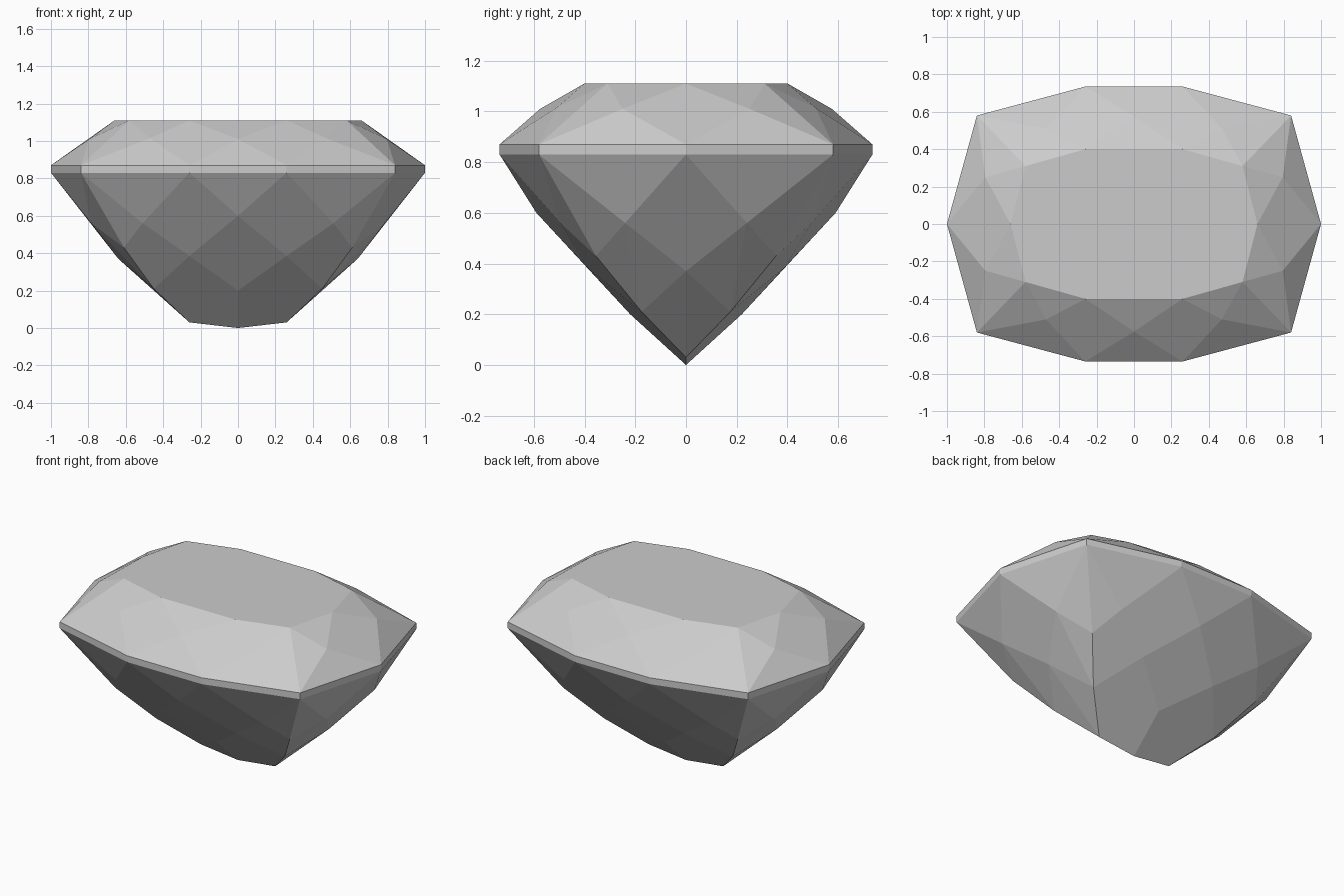
import bpy
import bmesh
import math

cube = bpy.data.objects.get("Cube")
if cube:
    bpy.data.objects.remove(cube, do_unlink=True)

# Facet corners of one quarter of the gem, row by row
TABLE = [(0.26, 0.40, 1.11), (0.58, 0.31, 1.11), (0.66, 0, 1.11)]
CROWN = [(0, 0.575, 1.01), (0.47, 0.51, 1.015), (0.795, 0.25, 1.01)]
GIRDLE = [(0.26, 0.735), (0.84, 0.58), (1.0, 0)]
UPPER_PAVILION = [(0, 0.59, 0.6), (0.51, 0.495, 0.56), (0.785, 0.24, 0.56)]
LOWER_PAVILION = [(0.26, 0.39, 0.385), (0.61, 0.355, 0.43), (0.64, 0, 0.37)]
KEEL = [(0, 0.22, 0.2), (0.45, 0.175, 0.21), (0.26, 0, 0.03), (0, 0, 0)]
BELT = [(x, y, z) for x, y in GIRDLE for z in (0.83, 0.87)]


def mirrored(points):
    """All four mirror copies of the points, without repeats."""
    return sorted({(sx * x + 0.0, sy * y + 0.0, z)
                   for x, y, z in points for sx in (1, -1) for sy in (1, -1)})


# Plain grey stone
stone = bpy.data.materials.new("grey_stone")
stone.use_nodes = True
grey = (0.6, 0.6, 0.6, 1)
stone.diffuse_color = grey
stone.node_tree.nodes["Principled BSDF"].inputs["Base Color"].default_value = grey

# A cut stone is convex, so its facets are the hull of their corners
bm = bmesh.new()
for point in mirrored(TABLE + CROWN + BELT + UPPER_PAVILION + LOWER_PAVILION + KEEL):
    bm.verts.new(point)
hull = bmesh.ops.convex_hull(bm, input=bm.verts)
loose = [v for v in bm.verts if not v.link_faces]
bmesh.ops.delete(bm, geom=loose, context='VERTS')

# Merge the nearly level triangles of each facet
bmesh.ops.dissolve_limit(bm, angle_limit=math.radians(2.5),
                         verts=bm.verts, edges=bm.edges)
bmesh.ops.recalc_face_normals(bm, faces=bm.faces)

mesh = bpy.data.meshes.new("cut_gemstone")
bm.to_mesh(mesh)
bm.free()
mesh.materials.append(stone)
gem = bpy.data.objects.new("cut_gemstone", mesh)
bpy.context.collection.objects.link(gem)
